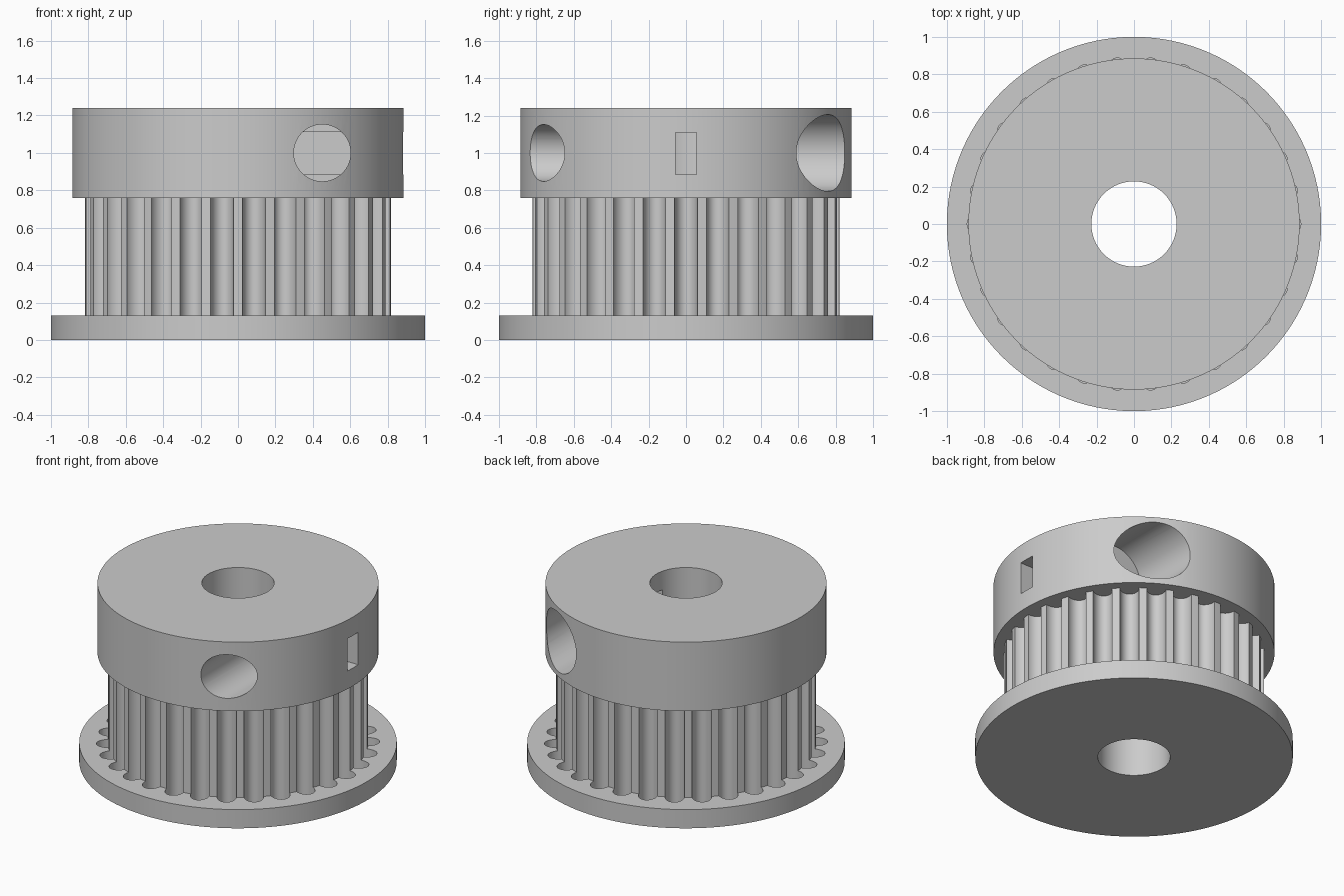
import bpy
from math import pi, radians
from mathutils import Matrix

if "Cube" in bpy.data.objects:
    bpy.data.objects.remove(bpy.data.objects["Cube"], do_unlink=True)

TEETH = 30
grey = bpy.data.materials.new("plain grey")
grey.use_nodes = True
COLOUR = (0.6, 0.6, 0.6, 1)
grey.diffuse_color = COLOUR
grey.node_tree.nodes["Principled BSDF"].inputs["Base Color"].default_value = COLOUR


def cylinder(name, radius, z0, z1, sides=120):
    bpy.ops.mesh.primitive_cylinder_add(vertices=sides, radius=radius, depth=z1 - z0,
                                        location=(0, 0, (z0 + z1) / 2))
    ob = bpy.context.object
    ob.name = name
    ob.data.transform(ob.matrix_world)
    ob.matrix_world = Matrix()
    return ob


def cross_hole(name, radius, x, y0, y1, z):
    ob = cylinder(name, radius, y0, y1, 64)
    ob.data.transform(Matrix.Translation((x, 0, z)) @ Matrix.Rotation(-pi / 2, 4, "X"))
    return ob


def carve(ob, cutters):
    for cutter in cutters:
        mod = ob.modifiers.new(cutter.name, "BOOLEAN")
        mod.object = cutter
        mod.operation = "DIFFERENCE"
        mod.solver = "EXACT"
    graph = bpy.context.evaluated_depsgraph_get()
    mesh = bpy.data.meshes.new_from_object(ob.evaluated_get(graph))
    ob.modifiers.clear()
    ob.data = mesh
    mesh.materials.clear()
    mesh.materials.append(grey)
    bpy.ops.object.select_all(action="DESELECT")
    ob.select_set(True)
    bpy.context.view_layer.objects.active = ob
    bpy.ops.object.shade_smooth_by_angle(angle=radians(25))


# Solid bodies
flange = cylinder("flange", 1.0, 0, 0.13)
drum = cylinder("toothed_drum", 0.82, 0.13, 0.76)
hub = cylinder("clamp_hub", 0.885, 0.76, 1.24)

# Shaft bore
bore = cylinder("bore_cutter", 0.228, -0.5, 2, 64)

# Ring of oval belt grooves, running down into the flange
grooves = []
for i in range(TEETH):
    groove = cylinder("groove_cutter", 1, 0.02, 0.9, 24)
    groove.data.transform(Matrix.Rotation(2 * pi * i / TEETH, 4, "Z")
                          @ Matrix.Translation((0.815, 0, 0))
                          @ Matrix.Diagonal((0.077, 0.061, 1, 1)))
    grooves.append(groove)
bpy.ops.object.select_all(action="DESELECT")
for groove in grooves:
    groove.select_set(True)
bpy.context.view_layer.objects.active = grooves[0]
bpy.ops.object.join()
groove_ring = bpy.context.object

# Screw hole, wider head recess and nut slot in the hub
screw = cross_hole("screw_cutter", 0.152, 0.45, -1.2, 0, 1.0)
head = cross_hole("head_cutter", 0.205, 0.455, 0.36, 1.2, 1.0)
bpy.ops.mesh.primitive_cube_add(size=1)
slot = bpy.context.object
slot.name = "slot_cutter"
slot.data.transform(Matrix.Translation((0.6, 0, 0.998)) @ Matrix.Diagonal((1.1, 0.114, 0.225, 1)))

carve(flange, [groove_ring, bore])
carve(drum, [groove_ring, bore])
carve(hub, [bore, screw, head, slot])

for helper in (bore, groove_ring, screw, head, slot):
    bpy.data.objects.remove(helper, do_unlink=True)
